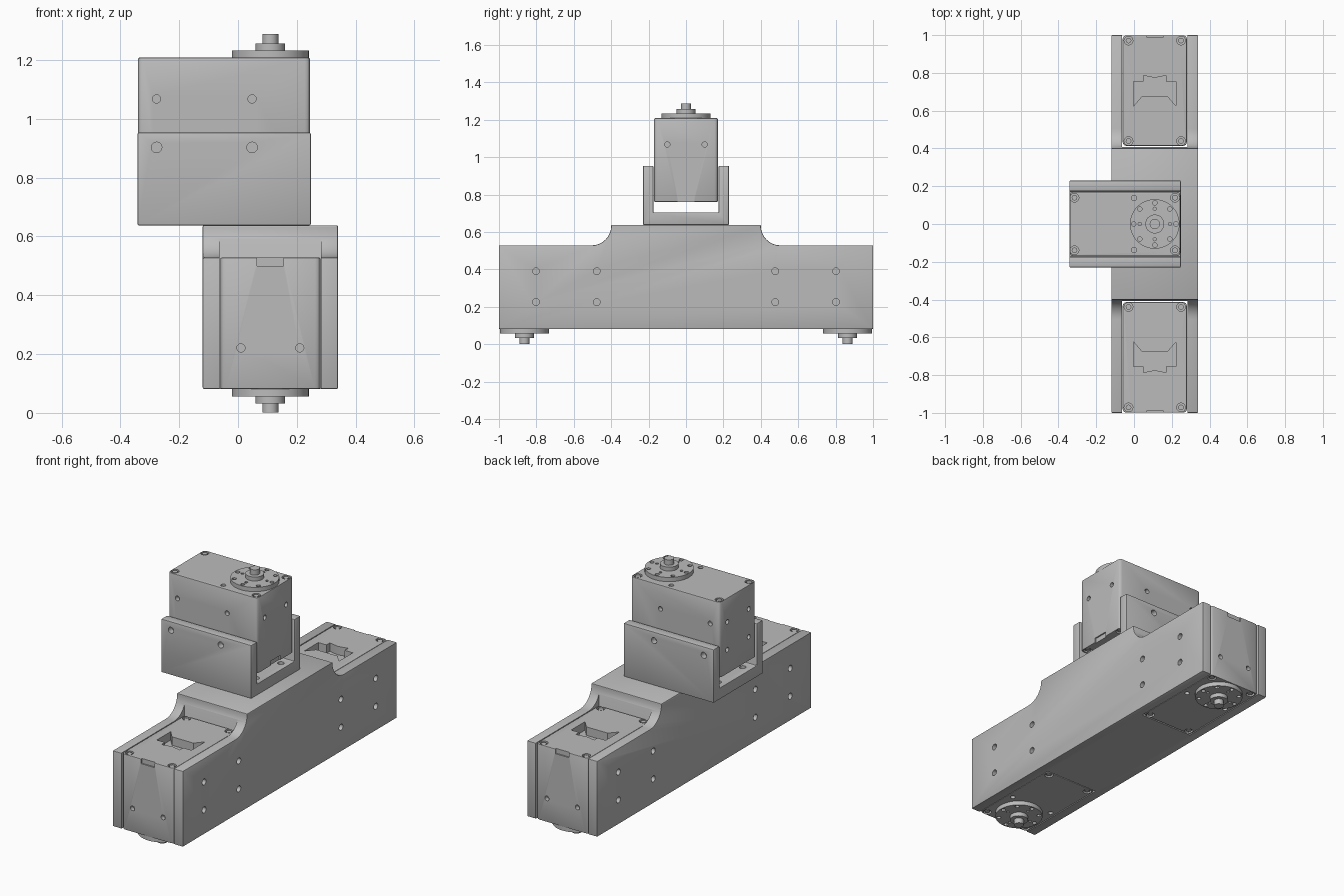
import bpy, bmesh, math
from mathutils import Matrix, Vector

if "Cube" in bpy.data.objects:
    bpy.data.objects.remove(bpy.data.objects["Cube"], do_unlink=True)

grey = bpy.data.materials.new("plain grey")
grey.use_nodes = True
grey.diffuse_color = (0.5, 0.5, 0.5, 1)
grey.node_tree.nodes["Principled BSDF"].inputs["Base Color"].default_value = (0.5, 0.5, 0.5, 1)


def add_prism(bm, pts, depth, matrix=Matrix()):
    """Extrude a flat outline along local z."""
    face = bm.faces.new([bm.verts.new((x, y, 0)) for x, y in pts])
    new = bmesh.ops.extrude_face_region(bm, geom=[face])["geom"]
    top = [v for v in new if isinstance(v, bmesh.types.BMVert)]
    bmesh.ops.translate(bm, vec=(0, 0, depth), verts=top)
    verts = list(set(face.verts) | set(top))
    bmesh.ops.transform(bm, matrix=matrix, verts=verts)


def add_box(bm, lo, hi):
    lo, hi = Vector(lo), Vector(hi)
    size = Matrix.Diagonal((*(hi - lo), 1))
    bmesh.ops.create_cube(bm, size=1, matrix=Matrix.Translation((lo + hi) / 2) @ size)


def add_cylinder(bm, centre, axis, radius, length, sides=20):
    turn = Vector(axis).to_track_quat("Z", "Y").to_matrix().to_4x4()
    bmesh.ops.create_cone(bm, cap_ends=True, segments=sides, radius1=radius, radius2=radius,
                          depth=length, matrix=Matrix.Translation(centre) @ turn)


def make(name, bm, matrix=Matrix()):
    bmesh.ops.recalc_face_normals(bm, faces=bm.faces[:])
    mesh = bpy.data.meshes.new(name)
    bm.to_mesh(mesh)
    bm.free()
    mesh.materials.append(grey)
    ob = bpy.data.objects.new(name, mesh)
    ob.matrix_world = matrix
    bpy.context.collection.objects.link(ob)
    return ob


def finish(ob, cutter_bm=None, bevel=0):
    """Round the edges, drill the holes, and keep the result as plain mesh."""
    cutter = None
    if bevel:
        mod = ob.modifiers.new("soft edges", "BEVEL")
        mod.width, mod.segments, mod.angle_limit = bevel, 2, math.radians(40)
    if cutter_bm:
        cutter = make("cutter", cutter_bm, ob.matrix_world.copy())
        cutter.hide_render = True
        mod = ob.modifiers.new("holes", "BOOLEAN")
        mod.operation, mod.solver, mod.object = "DIFFERENCE", "EXACT", cutter
    bpy.context.view_layer.update()
    graph = bpy.context.evaluated_depsgraph_get()
    mesh = bpy.data.meshes.new_from_object(ob.evaluated_get(graph))
    ob.modifiers.clear()
    ob.data = mesh
    if cutter:
        bpy.data.objects.remove(cutter, do_unlink=True)
    bpy.ops.object.select_all(action="DESELECT")
    ob.select_set(True)
    bpy.context.view_layer.objects.active = ob
    bpy.ops.object.shade_smooth_by_angle(angle=math.radians(30))


# Motor proportions, measured from the output axis at the case face
BACK, FRONT, HALF, TALL = -0.45, 0.135, 0.17, 0.447
HOLES_X = (-0.387, -0.062)
HOLES_Z = (-0.14, -0.305)


def motor(label, matrix):
    # Case with rounded upright corners
    bm = bmesh.new()
    add_box(bm, (BACK, -HALF, -TALL), (FRONT, HALF, 0))
    upright = [e for e in bm.edges if abs(e.verts[0].co.z - e.verts[1].co.z) > 0.1]
    bmesh.ops.bevel(bm, geom=upright, offset=0.018, segments=2, profile=0.5, affect="EDGES")
    case = make(label + "_case", bm, matrix)

    # Screw holes, cable pocket and end notch
    cut = bmesh.new()
    for s in (-1, 1):
        for z in HOLES_Z:
            for x in HOLES_X:
                add_cylinder(cut, (x, s * HALF, z), (0, 1, 0), 0.014, 0.05)
            add_cylinder(cut, (BACK, s * 0.1, z), (1, 0, 0), 0.014, 0.05)
        add_cylinder(cut, (FRONT, s * 0.1, HOLES_Z[0]), (1, 0, 0), 0.014, 0.05)
        add_cylinder(cut, (-0.11, s * 0.137, 0), (0, 0, 1), 0.014, 0.04)
        for x in (-0.425, 0.107):
            for z in (0, -TALL):
                add_cylinder(cut, (x, s * 0.139, z), (0, 0, 1), 0.023, 0.03)
    half = [(-0.19, 0.07), (-0.24, 0.113), (-0.11, 0.113), (-0.11, 0.06), (-0.078, 0.06)]
    pocket = half + [(-0.09, 0)] + [(x, -y) for x, y in reversed(half)]
    add_prism(cut, pocket, 0.09, Matrix.Translation((0, 0, -TALL - 0.04)))
    add_box(cut, (FRONT - 0.008, -0.045, -TALL - 0.02), (FRONT + 0.02, 0.045, -TALL + 0.028))
    finish(case, cut, bevel=0.004)

    # Screw heads sunk in the corners
    bm = bmesh.new()
    for s in (-1, 1):
        for x in (-0.425, 0.107):
            for z in (-0.011, 0.011 - TALL):
                add_cylinder(bm, (x, s * 0.139, z), (0, 0, 1), 0.015, 0.016, 12)
    finish(make(label + "_screws", bm, matrix))

    # Round output plate with its ring of holes
    bm = bmesh.new()
    add_cylinder(bm, (0, 0, 0.0115), (0, 0, 1), 0.131, 0.027, 48)
    plate = make(label + "_output_plate", bm, matrix)
    cut = bmesh.new()
    for i in range(8):
        a = i * math.pi / 4
        add_cylinder(cut, (0.112 * math.cos(a), 0.112 * math.sin(a), 0.025), (0, 0, 1), 0.012, 0.03, 12)
        if i % 2 == 0:
            add_cylinder(cut, (0.08 * math.cos(a), 0.08 * math.sin(a), 0.025), (0, 0, 1), 0.009, 0.03, 8)
    finish(plate, cut)

    # Hub and shaft end
    bm = bmesh.new()
    add_cylinder(bm, (0, 0, 0.036), (0, 0, 1), 0.05, 0.025, 32)
    finish(make(label + "_hub", bm, matrix))
    bm = bmesh.new()
    add_cylinder(bm, (0, 0, 0.062), (0, 0, 1), 0.027, 0.036, 24)
    finish(make(label + "_shaft", bm, matrix))


def placed(out, up, at):
    out, up = Vector(out), Vector(up)
    rot = Matrix((out, up.cross(out), up)).transposed().to_4x4()
    return Matrix.Translation(at) @ rot


motor("upper", placed((1, 0, 0), (0, 0, 1), (0.11, 0, 1.208)))
for s, label in ((-1, "front"), (1, "rear")):
    motor(label, placed((0, s, 0), (0, 0, -1), (0.11, s * 0.864, 0.081)))

# Long beam: side profile with curved shoulders, slotted at both ends
side = [(1, 0.081), (1, 0.528)]
for i in range(9):
    a = -math.pi / 2 * (1 + i / 8)
    side.append((0.505 + 0.105 * math.cos(a), 0.633 + 0.105 * math.sin(a)))
side.append((0.4, 0.638))
side += [(-y, z) for y, z in reversed(side)]
bm = bmesh.new()
along_x = Matrix(((0, 0, 1, -0.12), (1, 0, 0, 0), (0, 1, 0, 0), (0, 0, 0, 1)))
add_prism(bm, side, 0.46, along_x)
beam = make("beam", bm)
cut = bmesh.new()
for s in (-1, 1):
    ends = sorted((s * 0.408, s * 1.1))
    add_box(cut, (-0.063, ends[0], 0), (0.283, ends[1], 0.8))
    for y in (0.477, 0.802):
        for z in (0.225, 0.39):
            for x in (-0.12, 0.34):
                add_cylinder(cut, (x, s * y, z), (1, 0, 0), 0.018, 0.07)
finish(beam, cut, bevel=0.005)

# Cradle: U section holding the upper motor
u = [(0.23, 0.638), (0.23, 0.953), (0.174, 0.953), (0.174, 0.705)]
u += [(-y, z) for y, z in reversed(u)]
bm = bmesh.new()
add_prism(bm, u, 0.59, Matrix.Translation((-0.222, 0, 0)) @ along_x)
cradle = make("cradle", bm)
cut = bmesh.new()
for s in (-1, 1):
    for x in (-0.277, 0.048):
        add_cylinder(cut, (x, s * 0.23, 0.903), (0, 1, 0), 0.018, 0.07)
    for x in (-0.29, 0.2):
        add_cylinder(cut, (x, s * 0.115, 0.705), (0, 0, 1), 0.018, 0.06)
finish(cradle, cut, bevel=0.005)
